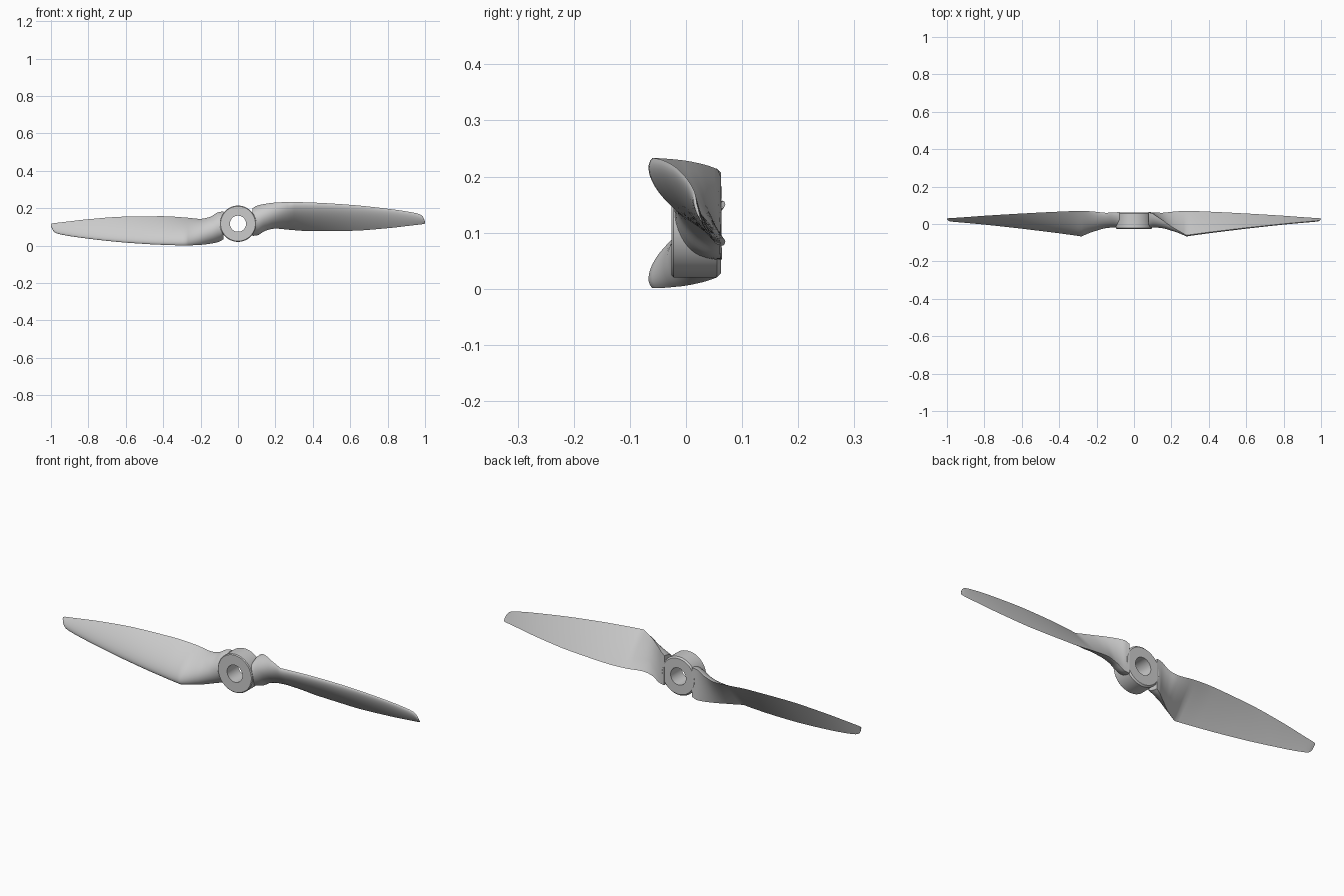
import bpy, bmesh, math
from mathutils import Vector

if "Cube" in bpy.data.objects:
    bpy.data.objects.remove(bpy.data.objects["Cube"])

CZ = 0.117  # height of the shaft axis


def finish(name, bm, angle):
    bmesh.ops.recalc_face_normals(bm, faces=bm.faces)
    me = bpy.data.meshes.new(name)
    bm.to_mesh(me)
    bm.free()
    ob = bpy.data.objects.new(name, me)
    bpy.context.collection.objects.link(ob)
    bpy.ops.object.select_all(action='DESELECT')
    ob.select_set(True)
    bpy.context.view_layer.objects.active = ob
    bpy.ops.object.shade_smooth_by_angle(angle=math.radians(angle))
    return ob


def bridge(bm, a, b):
    for i in range(len(a)):
        j = (i + 1) % len(a)
        bm.faces.new((a[i], a[j], b[j], b[i]))


# Hub: bevelled ring turned around the y axis
def make_hub():
    profile = [(0.043, -0.026), (0.093, -0.026), (0.097, -0.022),
               (0.097, 0.055), (0.090, 0.062), (0.043, 0.062)]
    bm = bmesh.new()
    n = 64
    rings = []
    for k in range(n):
        a = 2 * math.pi * k / n
        rings.append([bm.verts.new((r * math.cos(a), y, CZ + r * math.sin(a)))
                      for r, y in profile])
    for k in range(n):
        bridge(bm, rings[k], rings[(k + 1) % n])
    finish("hub", bm, 30)


# Blade stations: x, leading y, leading z, trailing y, trailing z, thickness
STATIONS = [
    (0.078, 0.062, 0.200, 0.064, 0.052, 0.088),
    (0.100, 0.056, 0.213, 0.062, 0.054, 0.078),
    (0.150, 0.022, 0.224, 0.060, 0.081, 0.060),
    (0.200, -0.014, 0.230, 0.065, 0.091, 0.048),
    (0.280, -0.060, 0.233, 0.070, 0.084, 0.032),
    (0.400, -0.044, 0.230, 0.066, 0.077, 0.025),
    (0.600, -0.020, 0.218, 0.056, 0.079, 0.018),
    (0.800, 0.001, 0.197, 0.044, 0.093, 0.012),
    (0.940, 0.014, 0.176, 0.034, 0.109, 0.009),
    (0.975, 0.017, 0.166, 0.032, 0.113, 0.008),
    (0.990, 0.019, 0.152, 0.031, 0.115, 0.006),
    (1.000, 0.025, 0.128, 0.030, 0.118, 0.002),
]


def sample(x):
    """Smooth Hermite interpolation through the stations."""
    S = STATIONS
    i = max(k for k in range(len(S) - 1) if S[k][0] <= x + 1e-9)
    h = S[i + 1][0] - S[i][0]
    t = (x - S[i][0]) / h

    def slope(k, c):
        a, b = max(k - 1, 0), min(k + 1, len(S) - 1)
        if 0 < k < len(S) - 1:
            d0 = (S[k][c] - S[a][c]) / (S[k][0] - S[a][0])
            d1 = (S[b][c] - S[k][c]) / (S[b][0] - S[k][0])
            return 2 * d0 * d1 / (d0 + d1) if d0 * d1 > 0 else 0
        return (S[b][c] - S[a][c]) / (S[b][0] - S[a][0])

    out = []
    for c in range(1, 6):
        p, q = S[i][c], S[i + 1][c]
        if c == 1:  # leading edge runs in straight legs in plan
            out.append(p + (q - p) * t)
            continue
        out.append((2*t**3 - 3*t*t + 1) * p + (t**3 - 2*t*t + t) * h * slope(i, c)
                   + (3*t*t - 2*t**3) * q + (t**3 - t*t) * h * slope(i + 1, c))
    return out


def section(x):
    ly, lz, ty, tz, th = sample(x)
    lead, trail = Vector((ly, lz)), Vector((ty, tz))
    chord = trail - lead
    normal = Vector((chord.y, -chord.x)).normalized()
    power = min(1.0, 0.5 + max(0.0, x - 0.08) * 2.5)  # round root, sharp tail
    peak = 0.5 / (0.5 + power)
    top = peak ** 0.5 * (1 - peak) ** power
    pts = []
    n = 20
    for k in range(n + 1):  # bulged front face
        s = 0.5 - 0.5 * math.cos(math.pi * k / n)
        f = s ** 0.5 * max(0.0, 1 - s) ** power / top
        pts.append(lead + chord * s + normal * th * f)
    for k in range(1, 8):  # flat back face
        pts.append(trail - chord * (k / 8))
    return pts


def make_blade(name, sign):
    bm = bmesh.new()
    xs = []
    for a, b in zip(STATIONS, STATIONS[1:]):
        steps = 3 if b[0] - a[0] < 0.04 else 6
        xs += [a[0] + (b[0] - a[0]) * k / steps for k in range(steps)]
    xs.append(1.0)
    rings = [[bm.verts.new((sign * x, p.x, CZ + sign * (p.y - CZ)))
              for p in section(x)] for x in xs]
    for a, b in zip(rings, rings[1:]):
        bridge(bm, a, b)
    bm.faces.new(rings[0])
    bm.faces.new(rings[-1])
    finish(name, bm, 40)


make_hub()
make_blade("right_blade", 1)
make_blade("left_blade", -1)
